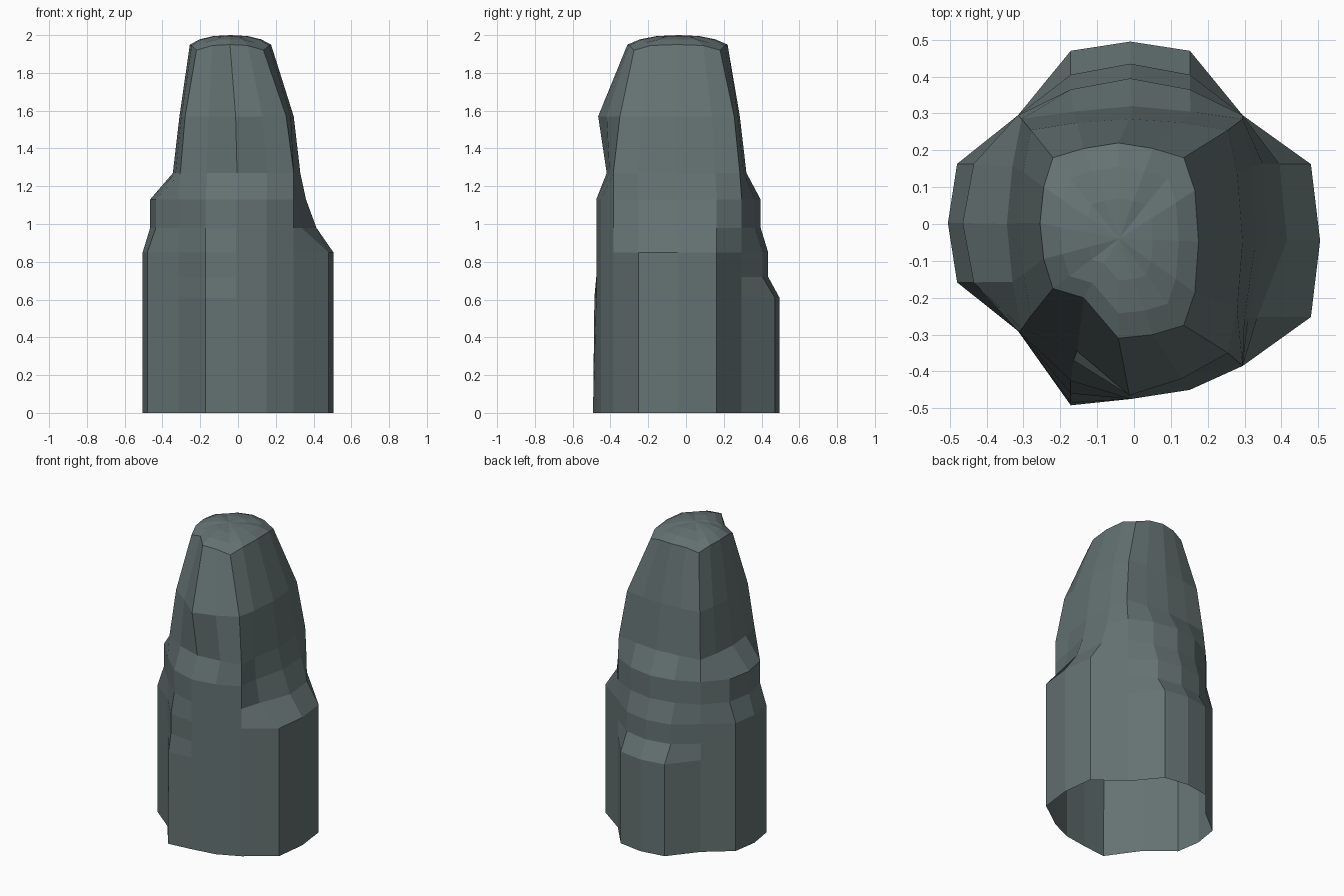
import bpy, bmesh

if "Cube" in bpy.data.objects:
    bpy.data.objects.remove(bpy.data.objects["Cube"])

# Four fixed corner columns; between them each side bulges by a different amount per level.
# Corner row: x left, x right, y back, y front-left, y front-right
BASE = (-0.315, 0.295, 0.295, -0.29, -0.385)
SHOULDER = (-0.305, 0.295, 0.285, -0.285, -0.385)
NECK = (-0.28, 0.255, 0.255, -0.25, -0.35)
CROWN = (-0.22, 0.135, 0.18, -0.175, -0.275)

# z, right (front, mid, back), back (edge, mid), left (edge, mid), front (right, mid, left)
LEVELS = [
    (BASE, 0.00, 0.48, 0.505, 0.48, 0.47, 0.495, -0.48, -0.505, -0.45, -0.475, -0.492),
    (BASE, 0.61, 0.48, 0.505, 0.48, 0.47, 0.495, -0.48, -0.505, -0.45, -0.475, -0.485),
    (BASE, 0.72, 0.48, 0.505, 0.48, 0.405, 0.435, -0.48, -0.505, -0.45, -0.475, -0.46),
    (BASE, 0.85, 0.48, 0.505, 0.48, 0.405, 0.435, -0.48, -0.505, -0.45, -0.475, -0.46),
    (BASE, 0.98, 0.335, 0.415, 0.395, 0.365, 0.395, -0.435, -0.465, -0.45, -0.475, -0.425),
    (BASE, 1.13, 0.31, 0.36, 0.35, 0.365, 0.395, -0.435, -0.465, -0.45, -0.475, -0.425),
    (SHOULDER, 1.27, 0.30, 0.33, 0.32, 0.305, 0.32, -0.33, -0.345, -0.405, -0.42, -0.37),
    (NECK, 1.57, 0.28, 0.295, 0.28, 0.275, 0.285, -0.30, -0.31, -0.42, -0.465, -0.345),
    (CROWN, 1.95, 0.165, 0.175, 0.165, 0.205, 0.22, -0.245, -0.255, -0.30, -0.31, -0.20),
]


def spread(a, b, f):
    """Three positions along a side between two corners."""
    m, h = (a + b) / 2, (b - a) / 2
    return m - h * f, m, m + h * f


def outline(corners, z, rf, rm, rb, be, bm_, le, lm, fr, fm, fl):
    xl, xr, yb, yfl, yfr = corners
    zc = z - 0.03 if corners is CROWN else z
    right = zip((rf, rm, rb), spread(yfr, yb, 0.61))
    back = zip(spread(xr, xl, 0.53), (be, bm_, be))
    left = zip((le, lm, le), spread(yb, yfl, 0.55))
    front = zip(spread(xl, xr, 0.53), (fl, fm, fr))
    pts = []
    for corner, side in (((xr, yfr), right), ((xr, yb), back),
                         ((xl, yb), left), ((xl, yfl), front)):
        pts.append((*corner, zc))
        pts += [(x, y, z - (0.005 if corners is CROWN and i != 1 else 0))
                for i, (x, y) in enumerate(side)]
    return pts


bm = bmesh.new()
rings = [[bm.verts.new(p) for p in outline(*lv)] for lv in LEVELS]

# Low dome above the crown
cx, cy = -0.04, -0.04
for f, z in ((0.75, 1.978), (0.42, 1.995)):
    rings.append([bm.verts.new((cx + (v.co.x - cx) * f, cy + (v.co.y - cy) * f,
                                z + (v.co.z - 1.95) * f * 0.8)) for v in rings[8]])

# Skin the rings, leaving the underside open
for a, b in zip(rings, rings[1:]):
    n = len(a)
    for i in range(n):
        j = (i + 1) % n
        bm.faces.new((a[i], a[j], b[j], b[i]))
tip = bm.verts.new((cx, cy, 2.0))
top = rings[-1]
for i, v in enumerate(top):
    bm.faces.new((v, top[(i + 1) % len(top)], tip))

mesh = bpy.data.meshes.new("rock_pillar")
bm.to_mesh(mesh)
bm.free()
obj = bpy.data.objects.new("rock_pillar", mesh)
bpy.context.collection.objects.link(obj)

mat = bpy.data.materials.new("dark_stone")
mat.diffuse_color = (0.13, 0.17, 0.17, 1)
mat.use_nodes = True
mat.node_tree.nodes["Principled BSDF"].inputs["Base Color"].default_value = mat.diffuse_color
mesh.materials.append(mat)
